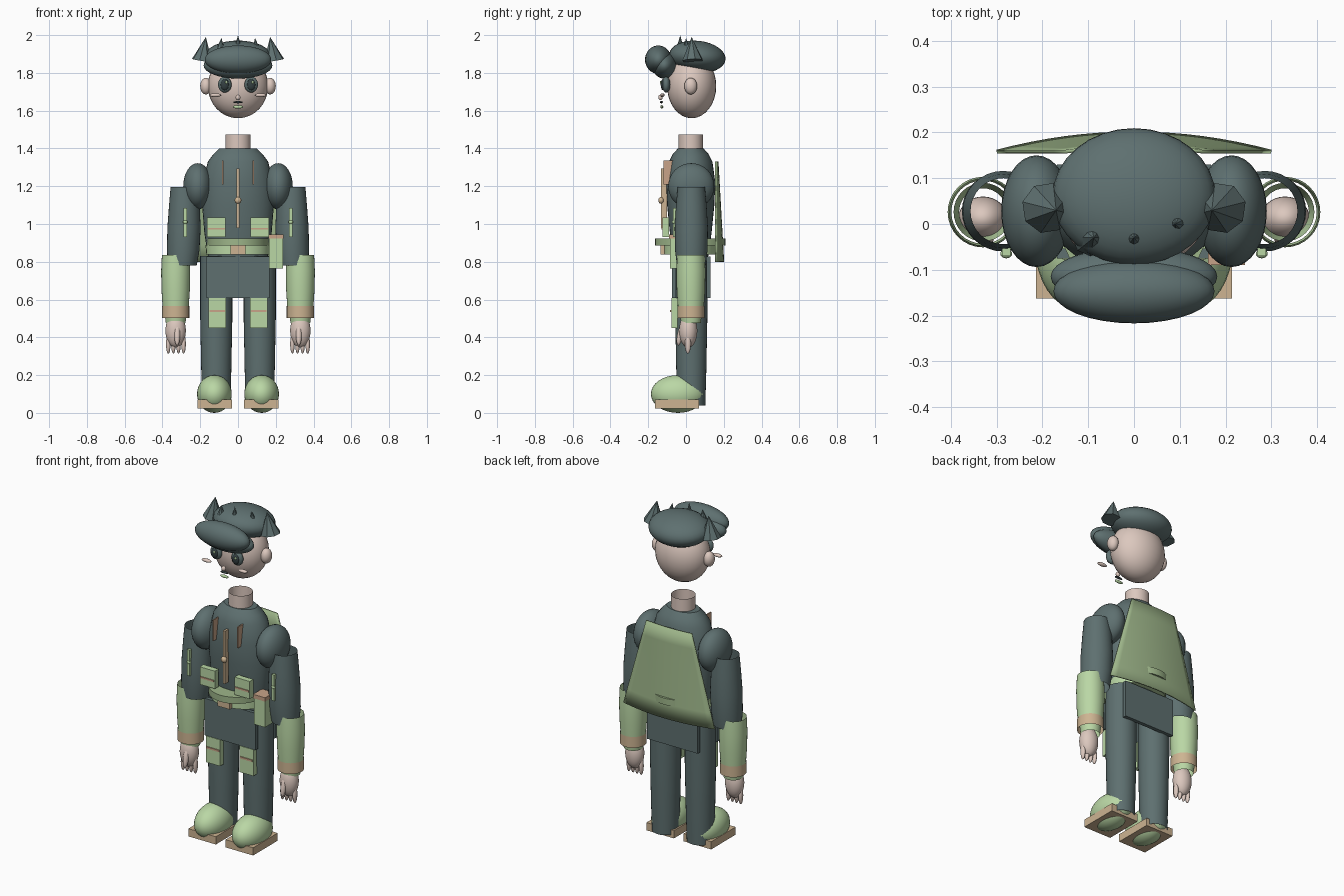
import bpy, bmesh, math
from mathutils import Vector

if "Cube" in bpy.data.objects:
    bpy.data.objects.remove(bpy.data.objects["Cube"])


def material(name, r, g, b):
    lin = [((c / 255 + 0.055) / 1.055) ** 2.4 for c in (r, g, b)] + [1]
    m = bpy.data.materials.new(name)
    m.use_nodes = True
    m.diffuse_color = lin
    m.node_tree.nodes["Principled BSDF"].inputs["Base Color"].default_value = lin
    return m


SLATE = material("slate", 94, 112, 112)
DARK = material("dark slate", 52, 64, 66)
MINT = material("pale green", 186, 215, 165)
SAGE = material("sage green", 158, 182, 138)
TAN = material("tan", 205, 180, 146)
ROSE = material("rose tan", 200, 164, 136)
SKIN = material("skin", 220, 200, 190)
SIDES = ((1, "left"), (-1, "right"))


def make(name, bm, mat, smooth=True):
    bmesh.ops.recalc_face_normals(bm, faces=bm.faces)
    me = bpy.data.meshes.new(name)
    bm.to_mesh(me)
    bm.free()
    me.materials.append(mat)
    ob = bpy.data.objects.new(name, me)
    bpy.context.collection.objects.link(ob)
    if smooth:
        bpy.ops.object.select_all(action="DESELECT")
        ob.select_set(True)
        bpy.context.view_layer.objects.active = ob
        bpy.ops.object.shade_smooth_by_angle(angle=math.radians(40))
    return ob


def ball(name, loc, size, mat, tilt=(0, 0, 0), seg=32):
    bm = bmesh.new()
    bmesh.ops.create_uvsphere(bm, u_segments=seg, v_segments=seg // 2, radius=1)
    bmesh.ops.scale(bm, vec=size, verts=bm.verts)
    ob = make(name, bm, mat)
    ob.location, ob.rotation_euler = loc, tilt
    return ob


def box(name, x, y, z, mat):
    """Box given by its (low, high) range on each axis."""
    bm = bmesh.new()
    bmesh.ops.create_cube(bm, size=1)
    ranges = [sorted(r) for r in (x, y, z)]
    for v in bm.verts:
        v.co = [(a + b) / 2 + c * (b - a) for c, (a, b) in zip(v.co, ranges)]
    return make(name, bm, mat, False)


def loft(name, rings, mat, caps=False, seg=32):
    """Elliptical rings (x, y, z, rx, ry) joined into a tube."""
    bm = bmesh.new()
    loops = []
    for x, y, z, rx, ry in rings:
        angles = [2 * math.pi * i / seg for i in range(seg)]
        loops.append([bm.verts.new((x + rx * math.cos(a), y + ry * math.sin(a), z)) for a in angles])
    for low, high in zip(loops, loops[1:]):
        for i in range(seg):
            j = (i + 1) % seg
            bm.faces.new((low[i], low[j], high[j], high[i]))
    if caps:
        bm.faces.new(loops[0])
        bm.faces.new(loops[-1])
    return make(name, bm, mat)


def spike(name, base, tip, radius):
    bm = bmesh.new()
    axis = Vector(tip) - Vector(base)
    bmesh.ops.create_cone(bm, cap_ends=True, segments=8, radius1=radius, radius2=0, depth=axis.length)
    ob = make(name, bm, SLATE, False)
    ob.rotation_euler = axis.to_track_quat("Z", "Y").to_euler()
    ob.location = Vector(base) + axis / 2


# Head and face
ball("head", (0, 0.03, 1.73), (0.16, 0.13, 0.17), SKIN)
ball("nose", (0, -0.135, 1.67), (0.013, 0.012, 0.015), SKIN, seg=16)
ball("lip_line", (0, -0.13, 1.645), (0.026, 0.008, 0.006), DARK, seg=16)
ball("mouth", (0, -0.128, 1.62), (0.028, 0.008, 0.009), MINT, seg=16)
for s, side in SIDES:
    ball(side + "_ear", (s * 0.17, 0.025, 1.73), (0.03, 0.034, 0.044), SKIN)
    ball(side + "_eye", (s * 0.07, -0.105, 1.738), (0.036, 0.022, 0.042), SLATE)
    ball(side + "_iris", (s * 0.07, -0.122, 1.738), (0.022, 0.012, 0.03), DARK, seg=16)
    ball(side + "_eye_glint", (s * 0.07 + 0.008, -0.134, 1.75), (0.006, 0.004, 0.008), MINT, seg=16)
    ball(side + "_cheek", (s * 0.12, -0.125, 1.682), (0.032, 0.012, 0.01), SKIN, seg=16)

# Cap with brim and spikes
ball("cap", (0, 0.06, 1.885), (0.178, 0.15, 0.085), SLATE, tilt=(-0.1, 0, 0))
ball("cap_band", (0, -0.115, 1.84), (0.182, 0.065, 0.07), SLATE)
ball("cap_brim", (0, -0.147, 1.87), (0.176, 0.07, 0.075), SLATE)
for s, side in SIDES:
    spike(side + "_large_spike", (s * 0.19, 0.035, 1.865), (s * 0.17, 0.03, 1.99), 0.056)
spike("right_small_spike", (-0.095, -0.03, 1.88), (-0.088, -0.03, 1.985), 0.04)
spike("left_small_spike", (0.1, 0.005, 1.9), (0.09, 0.0, 1.985), 0.03)
spike("middle_spike", (0, -0.033, 1.9), (0, -0.03, 2.0), 0.027)

# Neck and torso
loft("neck", [(0, 0.025, 1.39, 0.067, 0.065), (0, 0.025, 1.475, 0.067, 0.065)], SKIN)
torso = [(0.81, 0.155, 0.09), (0.95, 0.178, 0.11), (1.1, 0.19, 0.125), (1.22, 0.185, 0.13),
         (1.33, 0.16, 0.115), (1.37, 0.13, 0.095), (1.4, 0.1, 0.068)]
loft("torso", [(0, 0.025, z, rx, ry) for z, rx, ry in torso], SLATE, caps=True)
box("zip", (-0.007, 0.007), (-0.132, -0.1), (0.98, 1.295), TAN)
ball("zip_pull", (0, -0.132, 1.125), (0.018, 0.015, 0.018), TAN, seg=16)

# Belts and buckle
loft("belt", [(0, 0.022, 0.885, 0.165, 0.187), (0, 0.022, 0.924, 0.165, 0.187)], SAGE, caps=True)
loft("lower_belt", [(0, 0.022, 0.838, 0.168, 0.14), (0, 0.022, 0.89, 0.172, 0.14)], MINT, caps=True)
box("buckle", (-0.04, 0.04), (-0.135, -0.11), (0.838, 0.888), TAN)

# Hip plates
for name, y in (("front_hip_plate", -0.075), ("back_hip_plate", 0.108)):
    box(name, (-0.168, 0.168), (y, y + 0.022), (0.607, 0.827), SLATE)

# Side pouch
box("pouch", (0.165, 0.238), (-0.085, -0.01), (0.765, 0.925), MINT)
box("pouch_flap", (0.162, 0.242), (-0.09, -0.005), (0.922, 0.945), ROSE)

# Cape: a curved trapezoid, thickened
bm = bmesh.new()
COLS, ROWS = 16, 6
grid = []
for r in range(ROWS + 1):
    t = r / ROWS
    half = 0.15 + 0.15 * t
    row = []
    for c in range(COLS + 1):
        u = 2 * c / COLS - 1
        bulge = (0.01 + 0.03 * t) * (1 - u * u)
        row.append(bm.verts.new((half * u, 0.158 + bulge, 1.33 - 0.53 * t)))
    grid.append(row)
for upper, lower in zip(grid, grid[1:]):
    for c in range(COLS):
        bm.faces.new((upper[c], lower[c], lower[c + 1], upper[c + 1]))
cape = make("cape", bm, SAGE)
thick = cape.modifiers.new("thickness", "SOLIDIFY")
thick.thickness, thick.offset = 0.008, 0

for s, side in SIDES:
    # Pockets and chest trim
    px = s * 0.115
    box(side + "_chest_pocket", (px - 0.05, px + 0.05), (-0.125, -0.09), (0.93, 1.035), MINT)
    box(side + "_chest_pocket_trim", (px - 0.045, px + 0.045), (-0.13, -0.12), (0.97, 0.98), ROSE)
    box(side + "_chest_trim", (s * 0.077, s * 0.084), (-0.12, -0.07), (1.21, 1.335), ROSE)
    px = s * 0.11
    box(side + "_leg_pocket", (px - 0.046, px + 0.046), (-0.078, -0.045), (0.45, 0.607), MINT)
    box(side + "_leg_pocket_trim", (px - 0.042, px + 0.042), (-0.084, -0.074), (0.535, 0.546), ROSE)

    # Shoulder and sleeve
    ball(side + "_shoulder", (s * 0.213, 0.028, 1.2), (0.077, 0.122, 0.122), SLATE)
    sleeve = [(0.285, 1.195, 0.072), (0.284, 1.1, 0.081), (0.286, 0.98, 0.088),
              (0.29, 0.86, 0.086), (0.295, 0.78, 0.076)]
    loft(side + "_upper_sleeve", [(s * x, 0.028, z, r, r) for x, z, r in sleeve], SLATE)
    box(side + "_sleeve_bar", (s * 0.27, s * 0.288), (-0.07, -0.05), (0.93, 1.085), MINT)
    ball(side + "_sleeve_bar_knob", (s * 0.279, -0.065, 1.01), (0.013, 0.01, 0.01), MINT, seg=16)
    forearm = [(0.835, 0.073), (0.75, 0.077), (0.65, 0.075), (0.56, 0.069)]
    loft(side + "_forearm", [(s * 0.33, 0.026, z, r, r) for z, r in forearm], MINT)
    loft(side + "_cuff", [(s * 0.33, 0.026, z, 0.072, 0.072) for z in (0.502, 0.567)], TAN)
    loft(side + "_wrist", [(s * 0.33, 0.026, 0.475, 0.052, 0.052), (s * 0.33, 0.026, 0.57, 0.064, 0.064)], MINT)

    # Hand
    ball(side + "_palm", (s * 0.33, 0.012, 0.435), (0.054, 0.048, 0.09), SKIN)
    for i in range(4):
        ball(f"{side}_finger_{i + 1}", (s * (0.288 + 0.027 * i), 0.01, 0.365), (0.012, 0.016, 0.052), SKIN, seg=16)
    ball(side + "_thumb", (s * 0.322, -0.03, 0.415), (0.016, 0.016, 0.06), SKIN, tilt=(-0.2, 0, 0), seg=16)

    # Leg, shoe and sole
    leg = [(0.04, 0.074), (0.2, 0.079), (0.5, 0.085), (0.83, 0.085)]
    loft(side + "_leg", [(s * 0.115, 0.028, z, r, r) for z, r in leg], SLATE)
    ball(side + "_shoe", (s * 0.125, -0.043, 0.1), (0.092, 0.143, 0.1), MINT)
    box(side + "_sole", (s * 0.032, s * 0.214), (-0.163, 0.068), (0.024, 0.07), TAN)
    for d in (-1, 1):
        ball(f"{side}_shoe_stud_{'inner' if d == -s else 'outer'}", (s * 0.125 + d * 0.035, -0.125, 0.165),
             (0.005, 0.005, 0.005), DARK, seg=8)
